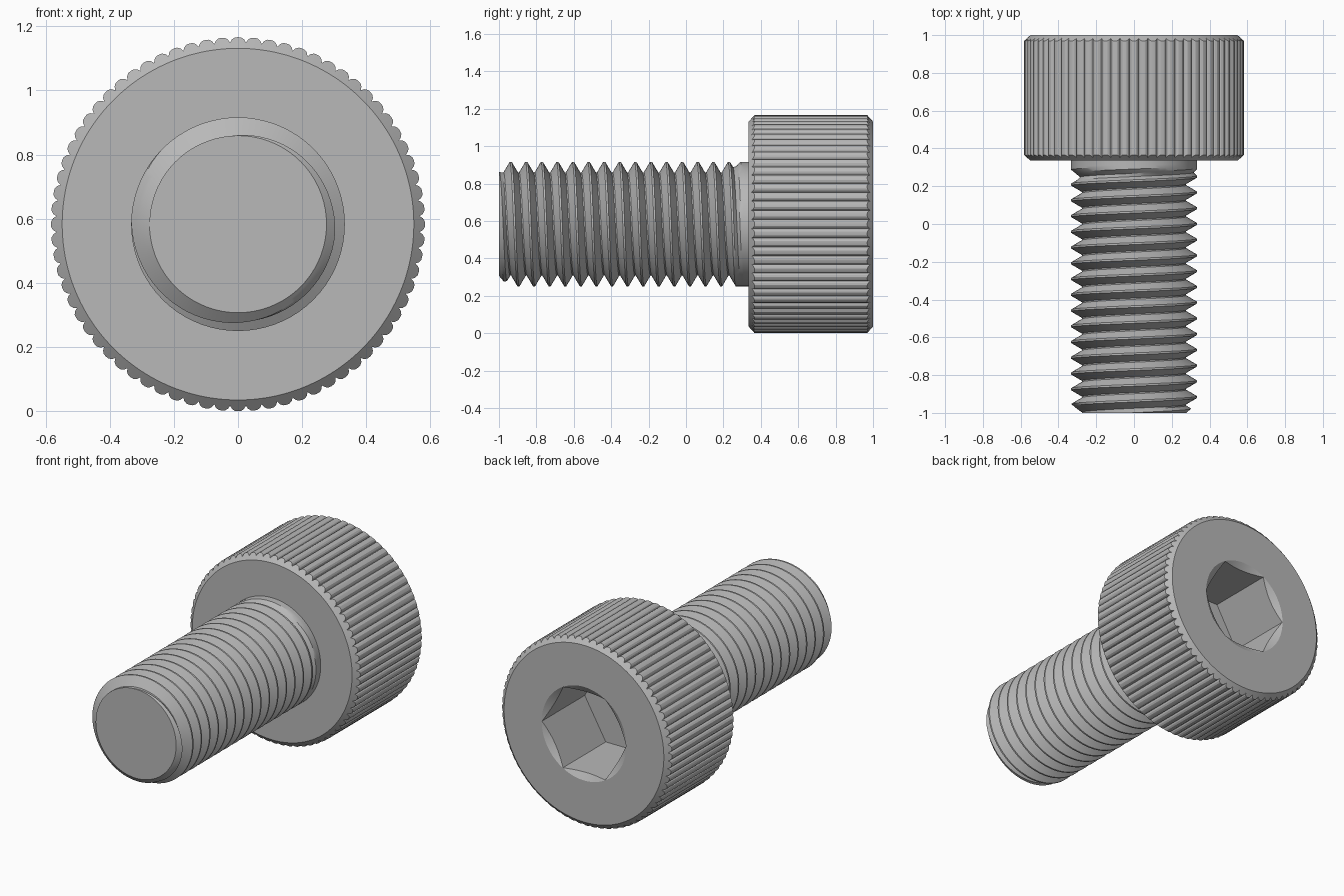
import bpy, bmesh
from math import pi, tau, cos, sin

if "Cube" in bpy.data.objects:
    bpy.data.objects.remove(bpy.data.objects["Cube"], do_unlink=True)

AXIS_Z = 0.583                      # height of the screw axis
HEAD_R, EDGE_R = 0.583, 0.548       # knurl crest and chamfered edge radii
HEAD_FRONT, HEAD_BACK = 0.335, 1.0
MAJOR, MINOR, PITCH = 0.333, 0.276, 1 / 12

steel = bpy.data.materials.new("grey_steel")
steel.use_nodes = True
steel.diffuse_color = (0.48, 0.48, 0.48, 1)
steel.node_tree.nodes["Principled BSDF"].inputs["Base Color"].default_value = steel.diffuse_color


def polar(bm, r, angle, y):
    return bm.verts.new((r * cos(angle), y, AXIS_Z + r * sin(angle)))


def skin(bm, rings, closed):
    """Join neighbouring rings of vertices with quads."""
    for a, b in zip(rings, rings[1:]):
        for i in range(len(a) - (not closed)):
            j = (i + 1) % len(a)
            bm.faces.new((a[i], a[j], b[j], b[i]))


def finish(bm, name):
    bmesh.ops.recalc_face_normals(bm, faces=bm.faces)
    mesh = bpy.data.meshes.new(name)
    bm.to_mesh(mesh)
    bm.free()
    mesh.materials.append(steel)
    obj = bpy.data.objects.new(name, mesh)
    bpy.context.collection.objects.link(obj)
    bpy.ops.object.select_all(action='DESELECT')
    obj.select_set(True)
    bpy.context.view_layer.objects.active = obj
    bpy.ops.object.shade_smooth_by_angle(angle=pi / 7)


# Head: knurled side, chamfered edges and hexagonal socket, as rings
def build_head(teeth=72):
    tooth = [(0, 0.583), (0.2, 0.582), (0.38, 0.576), (0.5, 0.566), (0.62, 0.576), (0.8, 0.582)]
    columns = [((k + f) / teeth * tau, r) for k in range(teeth) for f, r in tooth]

    def hexagon(angle):
        return 0.25 / cos(angle % (pi / 3) - pi / 6)

    def chamfer(r):
        return (r - EDGE_R) * 0.9

    def sink(r):
        return (0.29 - r) * 0.6

    outline = [
        lambda a, r: (EDGE_R, HEAD_FRONT),
        lambda a, r: (r, HEAD_FRONT + chamfer(r)),
        lambda a, r: (r, HEAD_BACK - chamfer(r)),
        lambda a, r: (EDGE_R, HEAD_BACK),
        lambda a, r: (0.29, HEAD_BACK),
        lambda a, r: (hexagon(a), HEAD_BACK - sink(hexagon(a))),
        lambda a, r: (hexagon(a), 0.58),
    ]
    bm = bmesh.new()
    rings = []
    for rule in outline:
        ring = []
        for angle, r in columns:
            radius, y = rule(angle, r)
            ring.append(polar(bm, radius, angle, y))
        rings.append(ring)
    skin(bm, rings, True)
    bm.faces.new(rings[0])
    bm.faces.new(rings[-1])
    finish(bm, "knurled_socket_head")


# Shank: rows follow the helix, trimmed flat at both ends
def build_shank(segments=72):
    offsets = [0.06, 0.26, 0.46, 0.54, 0.74, 0.94]
    start, end = -1.0, HEAD_FRONT + 0.005

    def crest(angle):
        return 0.167 - PITCH * angle / tau

    def radius(angle, y):
        turn = ((y - crest(angle)) / PITCH) % 1
        depth = (min(turn, 1 - turn) - 0.06) / 0.4
        r = MAJOR - (MAJOR - MINOR) * min(max(depth, 0), 1)
        r = max(r, min(MAJOR, MINOR + (y - 0.24) * 1.2))     # run-out under the head
        return min(r, MINOR + (y - start) * 1.2)             # chamfered tip

    bm = bmesh.new()
    rings = []
    for turn in range(-15, 5):
        for f in offsets:
            ring = []
            for i in range(segments + 1):
                angle = i / segments * tau
                y = min(max(crest(angle) + (turn + f) * PITCH, start), end)
                ring.append(polar(bm, radius(angle, y), angle, y))
            rings.append(ring)
    skin(bm, rings, False)
    bmesh.ops.remove_doubles(bm, verts=bm.verts, dist=0.0001)
    bmesh.ops.holes_fill(bm, edges=[e for e in bm.edges if e.is_boundary], sides=0)
    finish(bm, "threaded_shank")


build_head()
build_shank()
